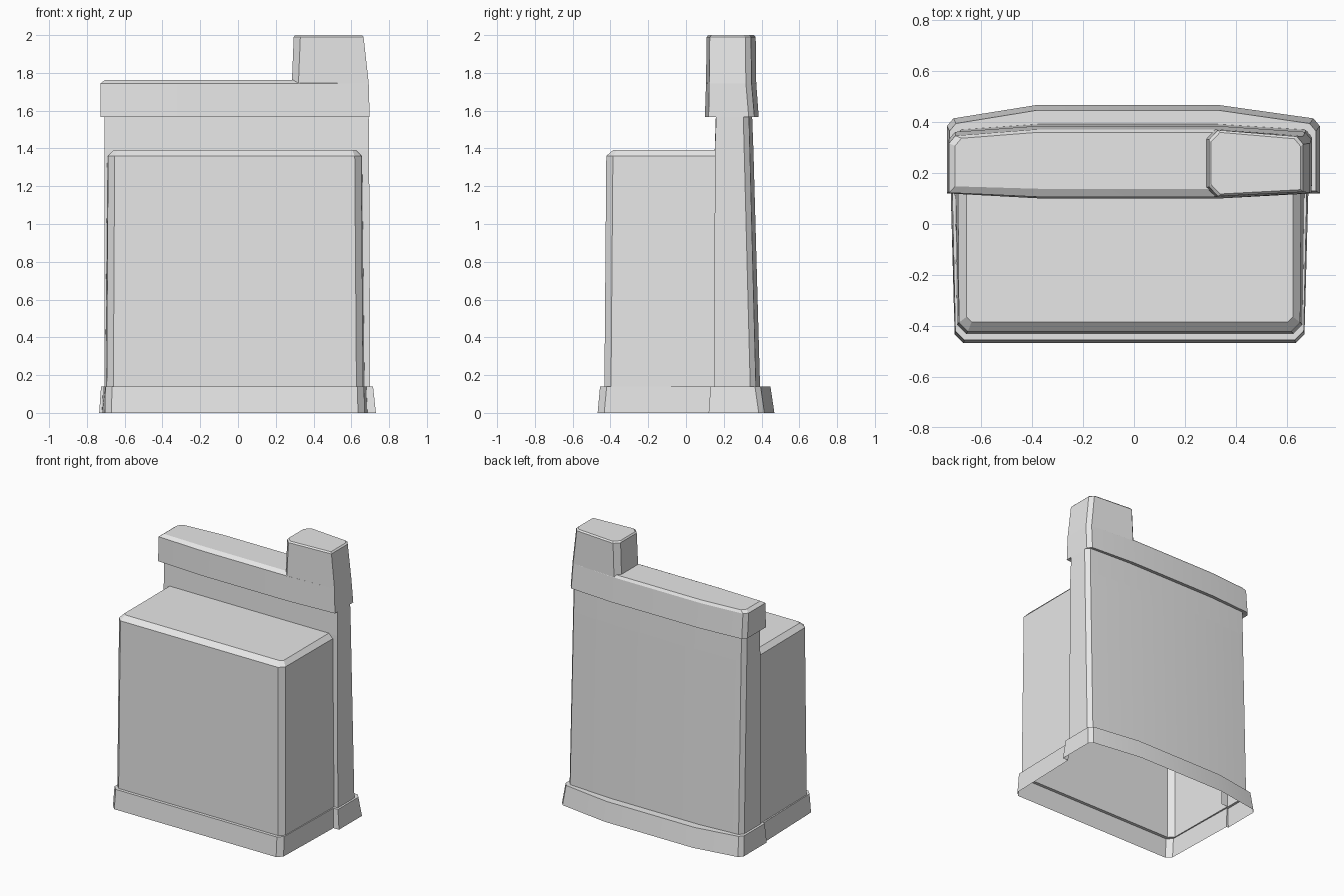
import bpy
import bmesh

cube = bpy.data.objects.get("Cube")
if cube:
    bpy.data.objects.remove(cube, do_unlink=True)

grey = bpy.data.materials.new("plain grey")
grey.use_nodes = True
grey.diffuse_color = (0.8, 0.8, 0.8, 1)
grey.node_tree.nodes["Principled BSDF"].inputs["Base Color"].default_value = grey.diffuse_color


def loft(name, rings, closed=True, cap=False):
    """Skin a stack of (z, outline) rings, each running anticlockwise from above."""
    bm = bmesh.new()
    rows = [[bm.verts.new((x, y, z)) for x, y in pts] for z, pts in rings]
    count = len(rows[0])
    for low, high in zip(rows, rows[1:]):
        for i in range(count if closed else count - 1):
            j = (i + 1) % count
            bm.faces.new((low[i], low[j], high[j], high[i]))
    if cap:
        bm.faces.new(rows[-1])
    mesh = bpy.data.meshes.new(name)
    bm.to_mesh(mesh)
    bm.free()
    mesh.materials.append(grey)
    obj = bpy.data.objects.new(name, mesh)
    bpy.context.collection.objects.link(obj)
    bpy.ops.object.select_all(action='DESELECT')
    obj.select_set(True)
    bpy.context.view_layer.objects.active = obj
    bpy.ops.object.shade_smooth_by_angle(angle=0.25)
    return obj


def back_path(xl, xr, yf, yb, ym):
    """Side ends and bowed back with chamfered corners."""
    return [(xr, yf), (xr, yb - 0.03), (xr - 0.025, yb), (0.33, ym),
            (-0.38, ym), (xl + 0.025, yb), (xl, yb - 0.03), (xl, yf)]


def slab(xl, xr, yf, yb, ym, front):
    """Closed wall outline with a slightly bowed front."""
    return back_path(xl, xr, yf, yb, ym) + [(-0.36, front), (0.33, front)]


def block_path(xl, xr, yf, yb, splay=0.0, c=0.035):
    """Three-sided front outline with chamfered corners."""
    return [(xl - splay, yb), (xl, yf + c), (xl + c, yf),
            (xr - c, yf), (xr, yf + c), (xr + splay, yb)]


# Plinth: flared skirt around both volumes, with a ledge on top
loft("plinth", [
    (0, block_path(-0.705, 0.67, -0.468, 0.12, 0.015) + back_path(-0.735, 0.73, 0.12, 0.415, 0.468)),
    (0.14, block_path(-0.702, 0.667, -0.455, 0.13, 0.012) + back_path(-0.725, 0.715, 0.13, 0.395, 0.447)),
    (0.14, block_path(-0.695, 0.66, -0.432, 0.15, 0.008) + back_path(-0.708, 0.70, 0.15, 0.37, 0.392)),
])

# Front block with bevelled top
loft("front_block", [
    (0.14, block_path(-0.695, 0.662, -0.432, 0.17, 0.008)),
    (1.36, block_path(-0.688, 0.653, -0.422, 0.17, 0.004)),
    (1.392, block_path(-0.658, 0.625, -0.385, 0.17, c=0.02)),
], closed=False, cap=True)

# Back wall: open towards the block below, closed above it
lower, upper = (-0.708, 0.70, 0.15, 0.37, 0.392), (-0.706, 0.694, 0.153, 0.338, 0.357)
loft("back_wall_lower", [
    (z, [(0.62, p[2])] + back_path(*p) + [(-0.65, p[2])])
    for z, p in ((0.14, lower), (1.39, upper))
], closed=False)
neck = slab(-0.706, 0.692, 0.16, 0.333, 0.35, 0.158)
loft("back_wall_upper", [(1.39, slab(*upper, 0.152)), (1.575, neck)])

# Overhanging cap rail
loft("cap_rail", [
    (1.575, neck),
    (1.567, slab(-0.728, 0.697, 0.12, 0.362, 0.385, 0.10)),
    (1.745, slab(-0.727, 0.692, 0.123, 0.347, 0.372, 0.106)),
    (1.763, slab(-0.703, 0.67, 0.148, 0.337, 0.36, 0.138)),
], cap=True)


# Raised end post
def post(xl, xr, inset=0.0):
    f, b = 0.106 + inset, 0.372 - inset
    return [(xr, f + 0.017), (xr, b - 0.055), (xr - 0.025, b - 0.025), (xl + 0.035, b),
            (xl, b - 0.037), (xl, f + 0.037), (xl + 0.035, f)]


loft("end_post", [(1.745, post(0.285, 0.692)), (1.99, post(0.295, 0.665, 0.003)),
                  (2.0, post(0.303, 0.655, 0.012))], cap=True)
